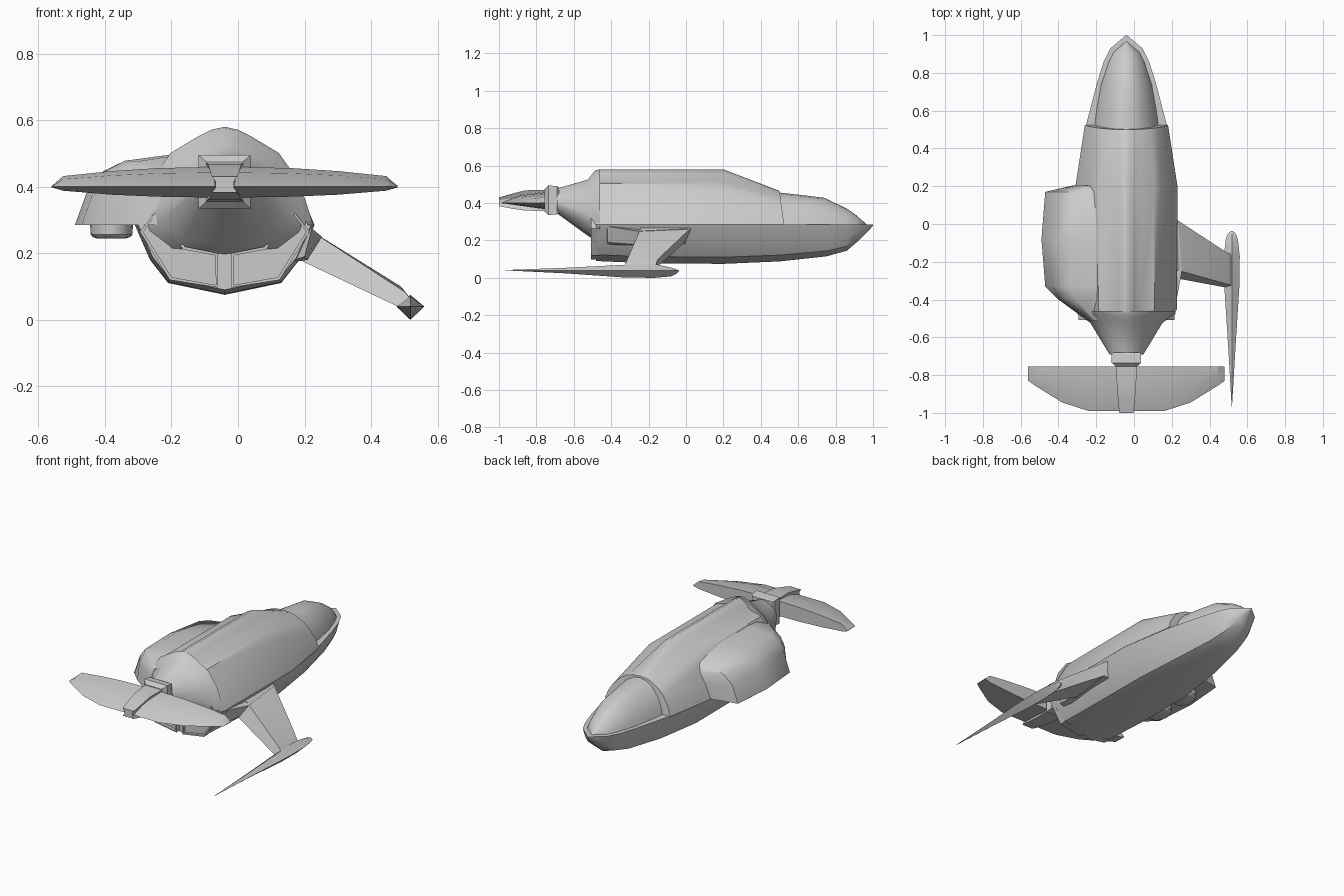
import bpy, bmesh, math
from mathutils import Vector

if "Cube" in bpy.data.objects:
    bpy.data.objects.remove(bpy.data.objects["Cube"])

CX = -0.04  # centre line of the hull


def finish(name, bm, angle=32, bevel=0):
    bmesh.ops.remove_doubles(bm, verts=bm.verts, dist=0.0005)
    bmesh.ops.recalc_face_normals(bm, faces=bm.faces)
    me = bpy.data.meshes.new(name)
    bm.to_mesh(me)
    bm.free()
    ob = bpy.data.objects.new(name, me)
    bpy.context.collection.objects.link(ob)
    if bevel:
        m = ob.modifiers.new("bevel", 'BEVEL')
        m.width, m.segments = bevel, 2
    bpy.ops.object.select_all(action='DESELECT')
    ob.select_set(True)
    bpy.context.view_layer.objects.active = ob
    bpy.ops.object.shade_smooth_by_angle(angle=math.radians(angle))
    return ob


def loft(name, rings, angle=32, bevel=0):
    """Skin a list of closed rings and cap both ends."""
    bm = bmesh.new()
    vs = [[bm.verts.new(p) for p in r] for r in rings]
    n = len(vs[0])
    for a, b in zip(vs, vs[1:]):
        for i in range(n):
            j = (i + 1) % n
            bm.faces.new((a[i], a[j], b[j], b[i]))
    bm.faces.new(vs[0])
    bm.faces.new(vs[-1])
    return finish(name, bm, angle, bevel)


def sym(half):
    """Mirror a half section (top to bottom) about the hull centre line."""
    inner = [p for p in half if abs(p[0]) > 1e-6]
    left = [(CX - x, y, z) for x, y, z in reversed(inner)]
    return [(CX + x, y, z) for x, y, z in half] + left


# Lower hull: deep keel running from nose to engines
LOW = [(1, 0), (.83, .5), (.63, .83), (0, 1)]
rings = []
for y, w, zb in [(-.48, .26, .09), (-.2, .27, .078), (.2, .27, .075), (.5, .22, .088),
                 (.75, .155, .115), (.86, .12, .145), (.93, .085, .205), (1, .002, .278)]:
    rings.append(sym([(w * u, y, .285 - v * (.285 - zb)) for u, v in LOW]))
loft("lower_hull", rings)

# Upper hull: raised spine that slopes down to the cockpit
SPINE = [(.001, 1), (.15, .93), (.28, .8), (.55, .745), (.67, .59), (.89, .25), (1, 0)]
ROUND = [(.001, 1), (.2, .98), (.36, .93), (.58, .78), (.74, .6), (.91, .3), (1, 0)]
rings = []
for y, w, zt, prof, slant in [(-.48, .25, .575, SPINE, 0), (-.45, .268, .58, SPINE, 0),
                              (.2, .27, .58, SPINE, 0), (.5, .22, .465, ROUND, .025)]:
    rings.append(sym([(w * u, y + slant * (1 - v), .284 + v * (zt - .284)) for u, v in prof]))
loft("upper_hull", rings, 40)

# Cockpit canopy
DOME = [(.001, 1), (.25, .96), (.5, .82), (.75, .55), (.92, .25), (1, 0)]
loft("canopy", [sym([(w * u, y, .28 + v * (zt - .28)) for u, v in DOME])
                for y, w, zt in [(.48, .175, .458), (.6, .16, .445), (.74, .135, .428),
                                 (.86, .095, .37), (.91, .07, .335), (.965, .004, .288)]], 45)

# Tapered rear cone above the engines
CONE = [(.001, 1), (.15, .97), (.3, .9), (.62, .72), (.85, .42), (1, 0),
        (.97, -.35), (.68, -.88), (0, -1)]
rings = []
for y, w, zt, zm, zb in [(-.46, .262, .58, .3, .19), (-.485, .24, .575, .3, .2),
                         (-.525, .19, .525, .34, .225), (-.69, .09, .478, .41, .345)]:
    rings.append(sym([(w * u, y, zm + (v * (zt - zm) if v > 0 else v * (zm - zb)))
                      for u, v in CONE]))
loft("rear_cone", rings, 40)

# Pair of framed engine panels in a U shape
for side, label in ((1, "right"), (-1, "left")):
    half = [(.02, .2), (.12, .22), (.2, .335), (.255, .265), (.165, .12), (.02, .097)]
    bm = bmesh.new()
    f = bm.faces.new([bm.verts.new((CX + side * x, -.465, z)) for x, z in half])
    ext = bmesh.ops.extrude_face_region(bm, geom=[f])["geom"]
    for v in ext:
        if isinstance(v, bmesh.types.BMVert):
            v.co.y = -.508
    front = [g for g in ext if isinstance(g, bmesh.types.BMFace)]
    bmesh.ops.recalc_face_normals(bm, faces=bm.faces)
    bmesh.ops.inset_region(bm, faces=front, thickness=.01)
    inner = bmesh.ops.extrude_face_region(bm, geom=front)["geom"]
    bmesh.ops.delete(bm, geom=front, context='FACES')
    for v in inner:
        if isinstance(v, bmesh.types.BMVert):
            v.co.y = -.49
    finish("engine_panel_" + label, bm)

# Side pod blended into the left of the hull
rings = []
for y, xo, xs, zs, xt, zt in [(.205, -.32, -.305, .36, -.24, .43), (.17, -.47, -.43, .39, -.31, .455),
                              (-.08, -.49, -.45, .395, -.34, .478), (-.33, -.47, -.43, .40, -.34, .478),
                              (-.4, -.40, -.385, .40, -.31, .475), (-.51, -.25, -.24, .38, -.2, .45)]:
    rings.append([(CX - .04, y, zt + .035), (xt, y, zt), ((xt + xs) / 2 - .01, y, (zt + zs) / 2 + .01),
                  (xs, y, zs), (xo, y, .285), (CX - .1, y, .285)])
loft("side_pod", rings, 40)

# Rounded thrusters below the pod
for i, y in enumerate((-.01, -.23)):
    rings = []
    for z, r in ((.3, .065), (.257, .063), (.249, .057), (.245, .045)):
        rings.append([(-.38 + r * math.cos(t), y + 1.3 * r * math.sin(t), z)
                      for t in [k * math.tau / 20 for k in range(20)]])
    loft("pod_thruster_%d" % (i + 1), rings)

# Fairing and landing strut on the right
loft("strut_fairing", [[(.16, 0.03, .275), (.235, 0.01, .262), (.215, -.01, .19), (.14, 0, .17)],
                       [(.16, -.27, .275), (.252, -.26, .25), (.208, -.29, .18), (.14, -.29, .17)],
                       [(.16, -.43, .28), (.222, -.42, .275), (.2, -.42, .19), (.14, -.42, .17)]])
loft("landing_strut", [[(.2, .04, .28), (.22, -.01, .185), (.185, -.28, .18), (.215, -.24, .27)],
                       [(.49, -.15, .1), (.48, -.17, .045), (.48, -.335, .04), (.5, -.32, .085)],
                       [(.53, -.17, .05), (.51, -.17, .03), (.51, -.335, .03), (.53, -.33, .05)]])

# Long pointed landing skid with diamond section
rings = []
for y, rx, zt, zb in [(-.965, .001, .042, .04), (-.64, .02, .054, .024), (-.33, .04, .07, .002),
                      (-.17, .042, .075, 0), (-.08, .032, .055, .008), (-.05, .02, .045, .022),
                      (-.038, .005, .04, .035)]:
    rings.append([(.518, y, zt), (.518 + rx, y, .04), (.518, y, zb), (.518 - rx, y, .04)])
loft("landing_skid", rings, 20)

# Tailplane: wedge section with a sharp leading edge
stations = [(0, -.99, .46, .367), (.2, -.99, .456, .37), (.34, -.945, .447, .376),
            (.485, -.855, .432, .388), (.52, -.83, .402, .398)]
rings = []
for x, yl, zt, zb in [(-s[0],) + s[1:] for s in stations[:0:-1]] + stations:
    rings.append([(CX + x, yl, .40), (CX + x, yl * .55 - .755 * .45, .4 + .72 * (zt - .4)),
                  (CX + x, -.755, zt), (CX + x, -.755, zb)])
loft("tailplane", rings, 30)

# Collar joining the cone to the tail
loft("tail_collar", [[(CX + sx * w, y, .415 + sz * h) for sx, sz in
                      ((-1, -1), (1, -1), (1, 1), (-1, 1))]
                     for y, w, h in [(-.68, .07, .07), (-.69, .078, .075), (-.735, .078, .08),
                                     (-.755, .055, .06)]], 20)

# Waisted clamp gripping the tailplane
rings = []
for y, w, zt, zb in [(-.73, .058, .472, .355), (-.86, .05, .468, .36), (-.93, .045, .45, .37),
                     (-1, .038, .43, .383)]:
    rings.append(sym([(w, y, zt), (w * .72, y, zt - .3 * (zt - zb)),
                      (w * .72, y, zb + .3 * (zt - zb)), (w, y, zb)]))
loft("tail_clamp", rings, 20)
